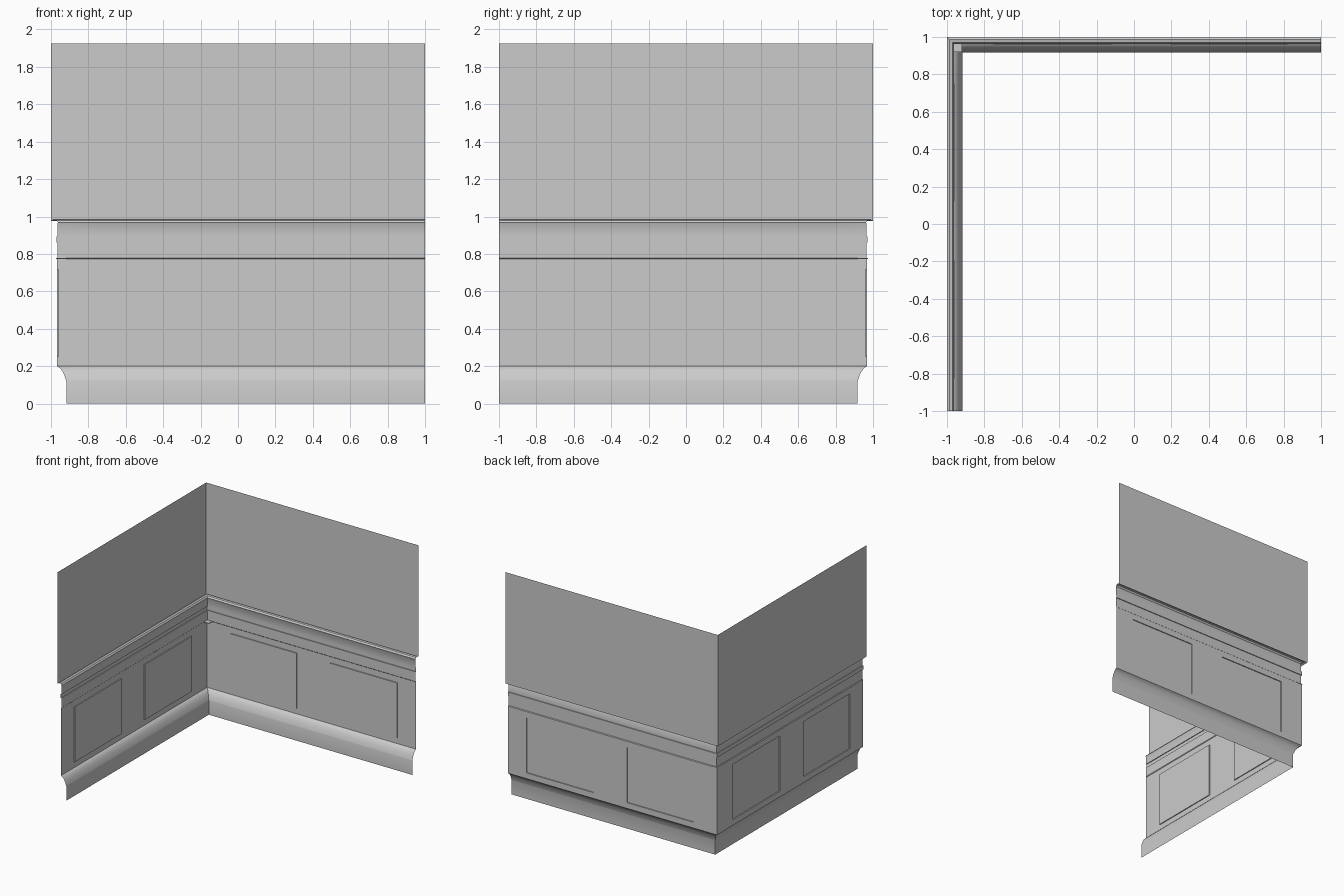
import bpy, bmesh
from mathutils import Vector

if "Cube" in bpy.data.objects:
    bpy.data.objects.remove(bpy.data.objects["Cube"])

# Wall cross-section, top to bottom: (depth into the room, height)
PROFILE = [(0, 1.925), (0, .976), (.014, .984), (.029, .980), (.038, .967), (.036, .964),
           (.036, .893), (.029, .893), (.029, .860), (.036, .860), (.036, .777), (.031, .772),
           (.031, .72), (.031, .25), (.031, .20), (.045, .192), (.057, .179), (.070, .155),
           (.080, .127), (.082, .12), (.082, 0)]
PANEL_ROW = 12                      # profile step that carries the panels
STATIONS = [None, -.75, -.12, .195, .825, 1]   # None = mitred corner
PANEL_COLUMNS = (1, 3)
RAISE = .008


def shade(obj):
    bpy.ops.object.select_all(action='DESELECT')
    obj.select_set(True)
    bpy.context.view_layer.objects.active = obj
    bpy.ops.object.shade_smooth_by_angle(angle=.6)


def add_object(name, bm):
    mesh = bpy.data.meshes.new(name)
    bm.to_mesh(mesh)
    bm.free()
    obj = bpy.data.objects.new(name, mesh)
    bpy.context.collection.objects.link(obj)
    shade(obj)
    return obj


def wall(name, mirrored):
    bm = bmesh.new()
    # Sweep the profile along the wall
    rows = [[bm.verts.new((-1 + d if x is None else x, 1 - d, z)) for x in STATIONS]
            for d, z in PROFILE]
    panels = []
    for i in range(len(rows) - 1):
        for j in range(len(STATIONS) - 1):
            f = bm.faces.new((rows[i][j], rows[i + 1][j], rows[i + 1][j + 1], rows[i][j + 1]))
            if i == PANEL_ROW and j in PANEL_COLUMNS:
                panels.append(f)
    # Raise the panels out of the dado
    for f in panels:
        new = bmesh.ops.extrude_face_region(bm, geom=[f])['geom']
        bmesh.ops.translate(bm, vec=Vector((0, -RAISE, 0)),
                            verts=[v for v in new if isinstance(v, bmesh.types.BMVert)])
        if f.is_valid:
            bmesh.ops.delete(bm, geom=[f], context='FACES_ONLY')
    # The second wall is a reflection across the corner's diagonal
    if mirrored:
        for v in bm.verts:
            v.co.x, v.co.y = -v.co.y, -v.co.x
        bmesh.ops.reverse_faces(bm, faces=bm.faces[:])
    return add_object(name, bm)


wall("back_wall", False)
wall("left_wall", True)

# Small flat cap in the corner under the chair-rail band
bm = bmesh.new()
bmesh.ops.create_cube(bm, size=1)
bmesh.ops.scale(bm, vec=(.052, .052, .005), verts=bm.verts)
bmesh.ops.translate(bm, vec=(-.946, .946, .775), verts=bm.verts)
add_object("corner_cap", bm)
